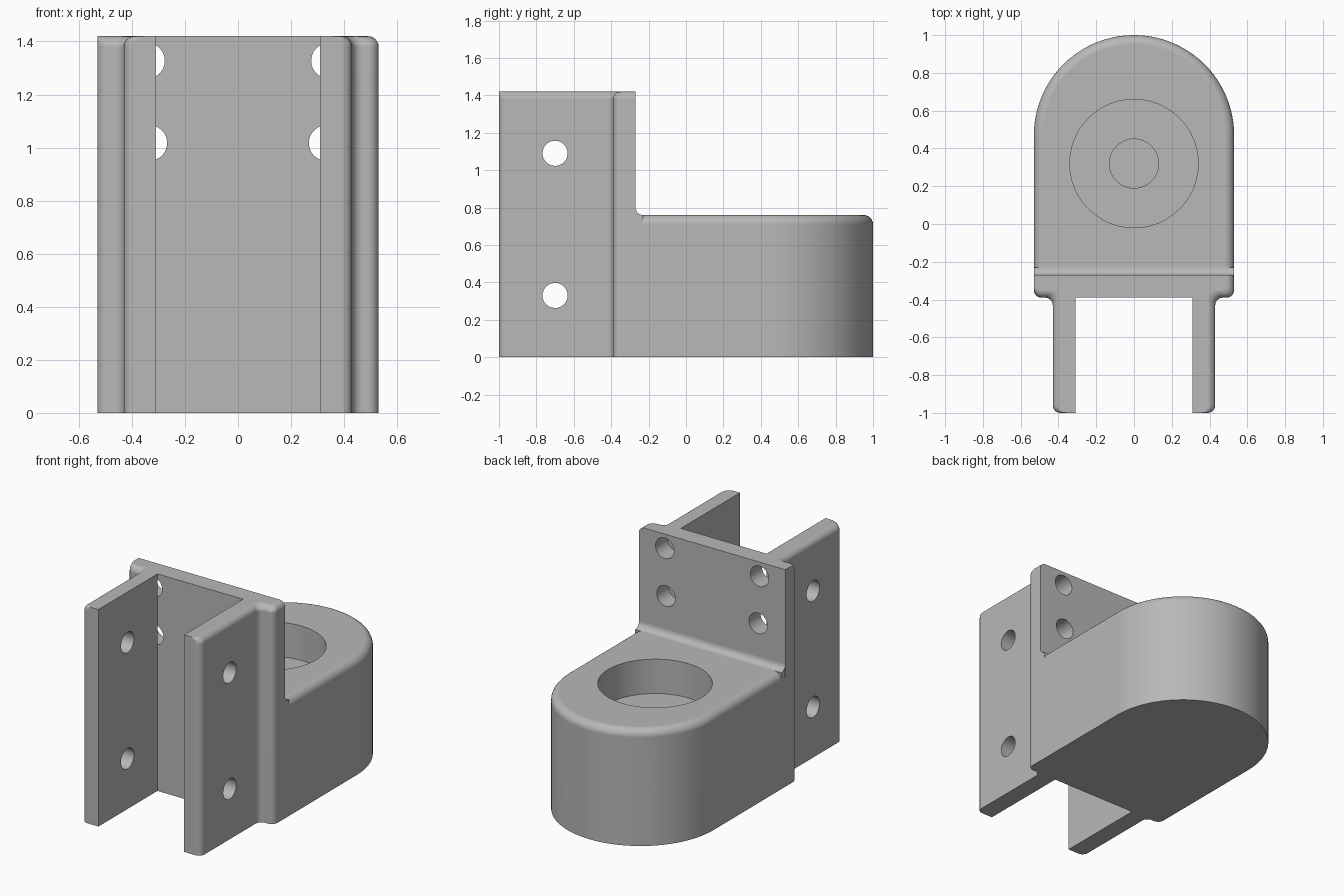
import bpy, bmesh, math
from mathutils import Matrix

old = bpy.data.objects.get("Cube")
if old:
    bpy.data.objects.remove(old, do_unlink=True)

# Main dimensions
HALF_W = 0.53
PLATE_FRONT, PLATE_BACK = -0.39, -0.27
LEG_IN, LEG_OUT = 0.31, 0.43
TOP, BLOCK_TOP = 1.42, 0.76
R = 0.04
BORE_Y = 0.32

grey = bpy.data.materials.new("plain grey")
grey.use_nodes = True
grey.diffuse_color = (0.48, 0.48, 0.48, 1)
grey.node_tree.nodes["Principled BSDF"].inputs["Base Color"].default_value = (0.48, 0.48, 0.48, 1)


def arc(cx, cy, r, start, end, steps=6):
    angles = [math.radians(start + (end - start) * i / steps) for i in range(steps + 1)]
    return [(cx + r * math.cos(a), cy + r * math.sin(a)) for a in angles]


def make_object(name, bm):
    bmesh.ops.recalc_face_normals(bm, faces=bm.faces)
    mesh = bpy.data.meshes.new(name)
    bm.to_mesh(mesh)
    bm.free()
    mesh.materials.append(grey)
    obj = bpy.data.objects.new(name, mesh)
    bpy.context.collection.objects.link(obj)
    return obj


def loft(name, rings):
    """Solid through closed rings that share one point count."""
    bm = bmesh.new()
    loops = [[bm.verts.new(p) for p in ring] for ring in rings]
    for low, high in zip(loops, loops[1:]):
        for i in range(len(low)):
            j = (i + 1) % len(low)
            bm.faces.new((low[i], low[j], high[j], high[i]))
    bm.faces.new(loops[0][::-1])
    bm.faces.new(loops[-1])
    return make_object(name, bm)


def rounded_top(name, outline, top, r):
    """Upright extrusion whose outline shrinks along a quarter round at the top."""
    layers = [(0, 0)] + [(r - x, top - r + z) for x, z in arc(0, 0, r, 0, 90)]
    return loft(name, [[(x, y, z) for x, y in outline(inset)] for inset, z in layers])


def activate(obj):
    bpy.ops.object.select_all(action="DESELECT")
    obj.select_set(True)
    bpy.context.view_layer.objects.active = obj


def drill(obj, axis, centre, radius, length):
    bm = bmesh.new()
    bmesh.ops.create_cone(bm, cap_ends=True, segments=48, radius1=radius, radius2=radius, depth=length)
    turn = {"X": Matrix.Rotation(math.pi / 2, 4, "Y"),
            "Y": Matrix.Rotation(math.pi / 2, 4, "X"), "Z": Matrix()}[axis]
    bm.transform(Matrix.Translation(centre) @ turn)
    cutter = make_object("drill_cutter", bm)
    cutter.hide_render = True
    cut = obj.modifiers.new("hole", "BOOLEAN")
    cut.operation, cut.solver, cut.object = "DIFFERENCE", "EXACT", cutter
    activate(obj)
    bpy.ops.object.modifier_apply(modifier=cut.name)
    bpy.data.objects.remove(cutter, do_unlink=True)


def finish(obj):
    activate(obj)
    bpy.ops.object.shade_smooth_by_angle(angle=math.radians(30))
    obj.modifiers.new("even_normals", "WEIGHTED_NORMAL").keep_sharp = True


# Channel bracket: back plate with two forward legs
def bracket_side(inset, end):
    leg, front = LEG_OUT - inset, PLATE_FRONT + inset
    return ([(LEG_IN, PLATE_FRONT), (LEG_IN, -1)]
            + arc(leg - R, R - 1, R, -90, 0)
            + arc(leg + R, front - R, R, 180, 90)
            + arc(end - R, front + R, R, -90, 0)
            + [(end, PLATE_BACK)])


def bracket_outline(inset):
    left = bracket_side(inset, HALF_W - inset)
    right = bracket_side(inset, HALF_W)
    return left + [(-x, y) for x, y in reversed(right)]


bracket = rounded_top("channel_bracket", bracket_outline, TOP, R)

# Cross holes through both legs
for z in (0.33, 1.09):
    drill(bracket, "X", (0, -0.7, z), 0.067, 1.2)

# Plate holes beside the legs
for side in (-1, 1):
    for x, z in ((0.343, 1.327), (0.334, 1.017)):
        drill(bracket, "Y", (side * x, -0.292, z), 0.067, 0.2)
finish(bracket)


# Round-ended block with a stepped blind bore
def block_outline(inset):
    r = HALF_W - inset
    return [(-r, PLATE_BACK), (r, PLATE_BACK)] + arc(0, 1 - HALF_W, r, 0, 180, 48)


block = rounded_top("socket_block", block_outline, BLOCK_TOP, 0.05)
for radius, floor in ((0.34, 0.535), (0.13, 0.15)):
    drill(block, "Z", (0, BORE_Y, (floor + 1) / 2), radius, 1 - floor)
finish(block)

# Concave fillet where the block meets the plate
fillet_profile = ([(PLATE_BACK, BLOCK_TOP - 0.06)]
                  + arc(PLATE_BACK + R, BLOCK_TOP + R, R, 180, 270)
                  + [(PLATE_BACK + R, BLOCK_TOP - 0.06)])
fillet = loft("joint_fillet", [[(x, y, z) for y, z in fillet_profile]
                               for x in (-HALF_W + 0.001, HALF_W - 0.001)])
finish(fillet)
